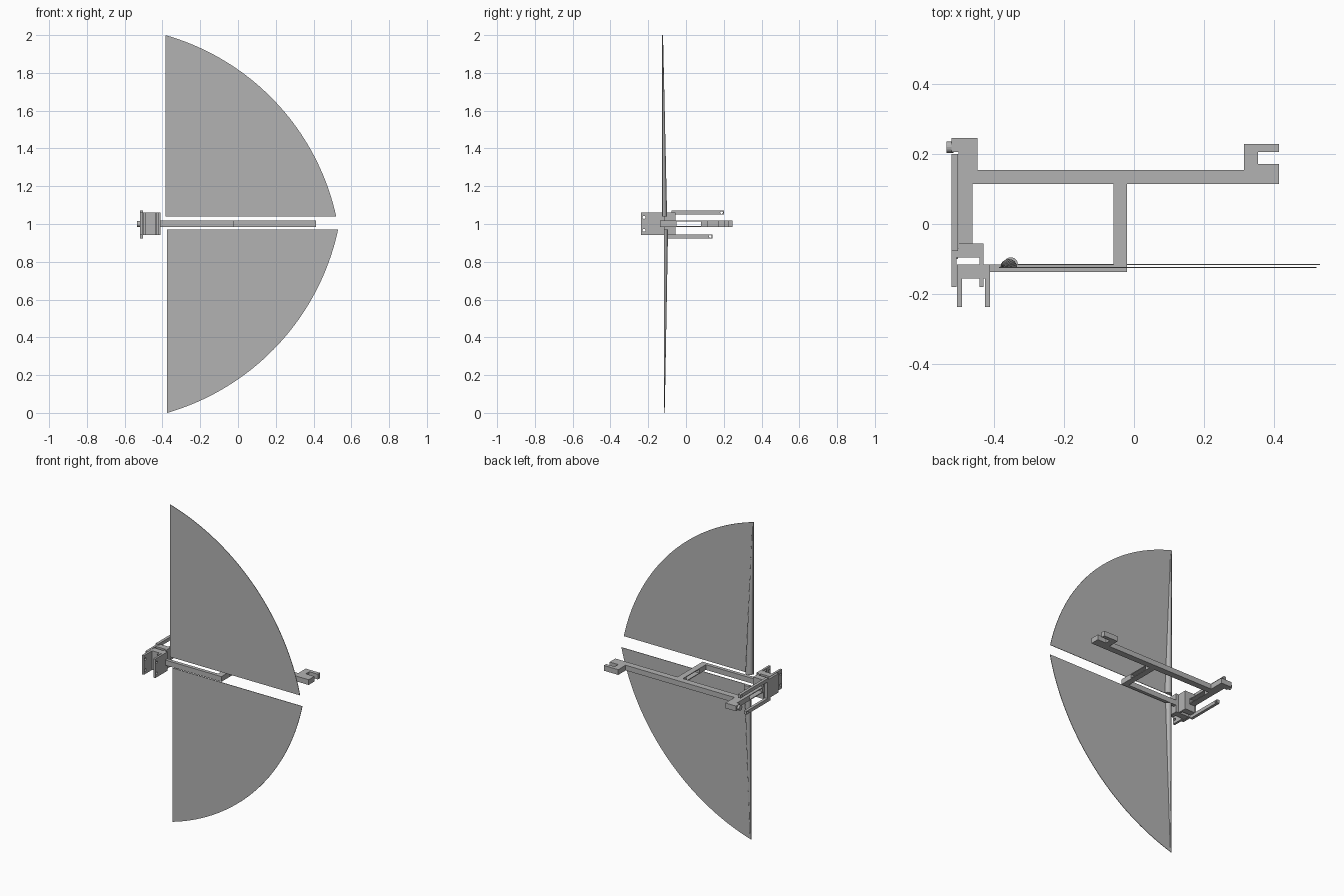
import bpy, bmesh, math
from mathutils import Vector

cube = bpy.data.objects.get("Cube")
if cube:
    bpy.data.objects.remove(cube, do_unlink=True)

grey = bpy.data.materials.new("plain_grey")
grey.use_nodes = True
grey.diffuse_color = (0.45, 0.45, 0.45, 1)
grey.node_tree.nodes["Principled BSDF"].inputs["Base Color"].default_value = (0.45, 0.45, 0.45, 1)


def make(name, bm):
    bmesh.ops.recalc_face_normals(bm, faces=bm.faces)
    mesh = bpy.data.meshes.new(name)
    bm.to_mesh(mesh)
    bm.free()
    mesh.materials.append(grey)
    ob = bpy.data.objects.new(name, mesh)
    bpy.context.collection.objects.link(ob)
    return ob


def prism(name, points, direction):
    """Extrude a closed outline of 3D points along a direction."""
    bm = bmesh.new()
    face = bm.faces.new([bm.verts.new(p) for p in points])
    out = bmesh.ops.extrude_face_region(bm, geom=[face])
    verts = [v for v in out["geom"] if isinstance(v, bmesh.types.BMVert)]
    bmesh.ops.translate(bm, verts=verts, vec=direction)
    return make(name, bm)


def plan(name, outline, z0, z1):
    return prism(name, [(x, y, z0) for x, y in outline], (0, 0, z1 - z0))


def box(name, x0, x1, y0, y1, z0, z1):
    return plan(name, [(x0, y0), (x1, y0), (x1, y1), (x0, y1)], z0, z1)


def disc(name, x0, x1, y, z, r, n=16):
    ring = [(x0, y + r * math.cos(2 * math.pi * i / n), z + r * math.sin(2 * math.pi * i / n))
            for i in range(n)]
    return prism(name, ring, (x1 - x0, 0, 0))


def cut(ob, cutter):
    mod = ob.modifiers.new("cut", "BOOLEAN")
    mod.operation = "DIFFERENCE"
    mod.solver = "EXACT"
    mod.object = cutter
    cutter.hide_render = True
    cutter.hide_viewport = True
    cutter.display_type = "WIRE"


def arc(a, m, b, n=40):
    """Points on the circle from a to b through m."""
    a, m, b = Vector(a), Vector(m), Vector(b)
    u, v = m - a, b - a
    d = 2 * (u.x * v.y - u.y * v.x)
    c = a + Vector((v.y * u.length_squared - u.y * v.length_squared,
                    u.x * v.length_squared - v.x * u.length_squared)) / d
    r = (a - c).length
    t0 = math.atan2(a.y - c.y, a.x - c.x)
    t1 = math.atan2(b.y - c.y, b.x - c.x)
    return [(c.x + r * math.cos(t0 + (t1 - t0) * i / n),
             c.y + r * math.sin(t0 + (t1 - t0) * i / n)) for i in range(n + 1)]


def spar(name, x_edge, y, z_root, z_tip, r, n=12):
    """Half cone lying against the back of a blade, straight along its root edge."""
    bm = bmesh.new()
    rings = []
    for z, rad in ((z_root, r), (z_tip, 0.003)):
        rings.append([bm.verts.new((x_edge + rad + rad * math.cos(math.pi * i / n),
                                    y + rad * math.sin(math.pi * i / n), z))
                      for i in range(n + 1)])
    for i in range(n):
        bm.faces.new((rings[0][i], rings[0][i + 1], rings[1][i + 1], rings[1][i]))
    bm.faces.new((rings[0][0], rings[0][n], rings[1][n], rings[1][0]))
    bm.faces.new(rings[0])
    bm.faces.new(rings[1])
    ob = make(name, bm)
    bpy.ops.object.select_all(action="DESELECT")
    bpy.context.view_layer.objects.active = ob
    ob.select_set(True)
    bpy.ops.object.shade_smooth_by_angle(angle=math.radians(35))


# Fan blades with tapered spars on the back
for side, x0, x1, y, root, tip, mid, r in (
        ("upper", -0.385, 0.52, -0.126, 1.04, 2.0, 1.645, 0.024),
        ("lower", -0.375, 0.53, -0.117, 0.97, 0.0, 0.348, 0.02)):
    outline = [(x0, root)] + arc((x1, root), (0.2, mid), (x0, tip))
    prism(side + "_blade", [(x, y, z) for x, z in outline], (0, 0.003, 0))
    spar(side + "_spar", x0 + 0.004, y + 0.002, root, tip + (root - tip) * 0.03, r)

# Flat frame
Z0, Z1 = 0.985, 1.018
plan("rear_bar", [(-0.52, 0.245), (-0.446, 0.245), (-0.446, 0.154), (0.313, 0.154),
                  (0.313, 0.228), (0.413, 0.228), (0.413, 0.205), (0.353, 0.205),
                  (0.353, 0.171), (0.413, 0.171), (0.413, 0.114), (-0.50, 0.114),
                  (-0.50, 0.205), (-0.52, 0.205)], Z0, Z1)
side_bar = box("side_bar", -0.50, -0.46, -0.06, 0.114, Z0, Z1)
middle_bar = box("middle_bar", -0.058, -0.02, -0.137, 0.114, Z0, Z1)
box("front_bar", -0.413, -0.058, -0.137, -0.115, Z0, Z1)
slot = box("slot_cutter", -0.7, 0.2, -0.05, 0.08, Z0 + 0.005, Z1 - 0.005)
cut(side_bar, slot)
cut(middle_bar, slot)
disc("pivot_pin", -0.535, -0.515, 0.219, 1.0, 0.016)

# Two interlocking clevis brackets
B0, B1 = 0.942, 1.062
front = plan("front_bracket", [(-0.504, -0.237), (-0.49, -0.237), (-0.49, -0.155),
                               (-0.424, -0.155), (-0.424, -0.237), (-0.411, -0.237),
                               (-0.411, -0.115), (-0.504, -0.115)], B0, B1)
plan("rear_bracket", [(-0.52, -0.18), (-0.506, -0.18), (-0.506, -0.095), (-0.44, -0.095),
                      (-0.44, -0.18), (-0.429, -0.18), (-0.429, -0.056), (-0.50, -0.056),
                      (-0.50, -0.07), (-0.52, -0.07)], B0, B1)
for i, z in enumerate((0.967, 1.035)):
    cut(front, disc(f"bracket_hole_cutter_{i}", -0.6, -0.3, -0.222, z, 0.008))

# Side links, drilled at the far end
for name, y0, y1, z in (("upper_link", -0.077, 0.2, 1.06), ("lower_link", -0.1, 0.14, 0.934)):
    link = box(name, -0.52, -0.502, y0, y1, z - 0.011, z + 0.011)
    cut(link, disc(name + "_cutter", -0.6, -0.4, y1 - 0.012, z, 0.007))
